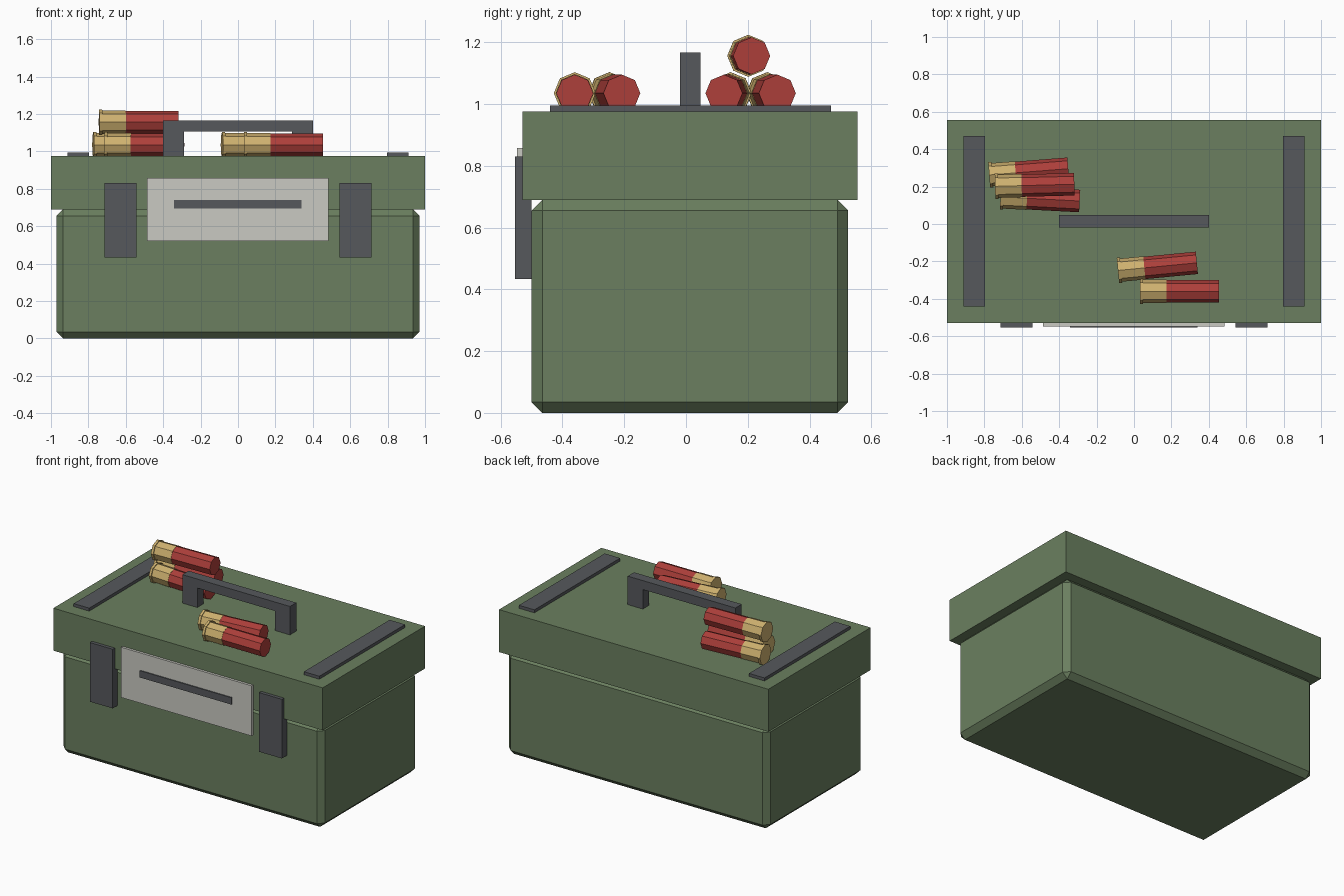
import bpy, bmesh, math
from mathutils import Matrix, Vector

cube = bpy.data.objects.get("Cube")
if cube:
    bpy.data.objects.remove(cube, do_unlink=True)


def material(name, rgb):
    m = bpy.data.materials.new(name)
    m.use_nodes = True
    m.diffuse_color = (*rgb, 1)
    m.node_tree.nodes["Principled BSDF"].inputs["Base Color"].default_value = (*rgb, 1)
    return m


GREEN = material("olive green", (0.145, 0.213, 0.115))
STEEL = material("dark steel", (0.093, 0.099, 0.107))
LABEL = material("pale label", (0.59, 0.59, 0.54))
BRASS = material("brass", (0.62, 0.44, 0.16))
RED = material("shell red", (0.42, 0.05, 0.043))


def finish(name, bm, *mats):
    bmesh.ops.recalc_face_normals(bm, faces=bm.faces)
    mesh = bpy.data.meshes.new(name)
    bm.to_mesh(mesh)
    bm.free()
    for m in mats:
        mesh.materials.append(m)
    ob = bpy.data.objects.new(name, mesh)
    bpy.context.collection.objects.link(ob)
    return ob


def box(name, x, y, z, mat, bevel=0):
    """Box from (min, max) ranges, with optional flat chamfer."""
    lo, hi = Vector((x[0], y[0], z[0])), Vector((x[1], y[1], z[1]))
    bm = bmesh.new()
    bmesh.ops.create_cube(bm, size=1, matrix=Matrix.Translation((lo + hi) / 2)
                          @ Matrix.Diagonal((*(hi - lo), 1)))
    if bevel:
        bmesh.ops.bevel(bm, geom=bm.edges[:], offset=bevel, segments=1, affect='EDGES')
    return finish(name, bm, mat)


# Chest
LID_TOP = 0.975
box("chest_body", (-0.97, 0.97), (-0.5, 0.525), (0, 0.69), GREEN, 0.035)
box("chest_lid", (-1, 1), (-0.53, 0.555), (0.69, LID_TOP), GREEN)

# Front label with slot
box("front_label", (-0.487, 0.485), (-0.547, -0.53), (0.52, 0.857), LABEL)
box("label_slot", (-0.342, 0.34), (-0.554, -0.547), (0.695, 0.741), STEEL)

# Latches and lid strips
for side, s in (("right", -1), ("left", 1)):
    box(side + "_latch", sorted((s * 0.543, s * 0.713)), (-0.553, -0.5), (0.433, 0.83), STEEL)
    box(side + "_lid_strip", sorted((s * 0.797, s * 0.912)), (-0.44, 0.47),
        (LID_TOP, 0.995), STEEL)

# Carry handle: an arch profile extruded through its depth
bm = bmesh.new()
arch = [(-0.4, LID_TOP), (-0.4, 1.166), (0.4, 1.166), (0.4, LID_TOP),
        (0.288, LID_TOP), (0.288, 1.106), (-0.288, 1.106), (-0.288, LID_TOP)]
face = bm.faces.new([bm.verts.new((x, -0.02, z)) for x, z in arch])
out = bmesh.ops.extrude_face_region(bm, geom=[face])
bmesh.ops.translate(bm, vec=(0, 0.067, 0),
                    verts=[v for v in out["geom"] if isinstance(v, bmesh.types.BMVert)])
finish("carry_handle", bm, STEEL)


def shell(name, centre, degrees):
    """Eight-sided cartridge along x: brass rim and head, red case."""
    profile = [(-0.212, 0.068), (-0.195, 0.068), (-0.195, 0.062),
               (-0.07, 0.062), (-0.07, 0.06), (0.212, 0.06)]
    bm = bmesh.new()
    rings = [[bm.verts.new((x, r * math.cos(k * math.pi / 4), r * math.sin(k * math.pi / 4)))
              for k in range(8)] for x, r in profile]
    for a, b in zip(rings, rings[1:]):
        for k in range(8):
            j = (k + 1) % 8
            bm.faces.new((a[k], a[j], b[j], b[k]))
    bm.faces.new(rings[0])
    bm.faces.new(rings[-1])
    for f in bm.faces:
        f.material_index = int(f.calc_center_median().x > -0.069)
    ob = finish(name, bm, BRASS, RED)
    ob.location = centre
    ob.rotation_euler.z = math.radians(degrees)


# Cartridges lying on the lid
shell("front_shell", (0.243, -0.36, 1.035), 0)
shell("front_tilted_shell", (0.125, -0.228, 1.035), 5.5)
shell("stack_back_shell", (-0.563, 0.279, 1.035), 4.5)
shell("stack_front_shell", (-0.502, 0.134, 1.035), -3)
shell("stack_top_shell", (-0.531, 0.207, 1.156), 1.5)
